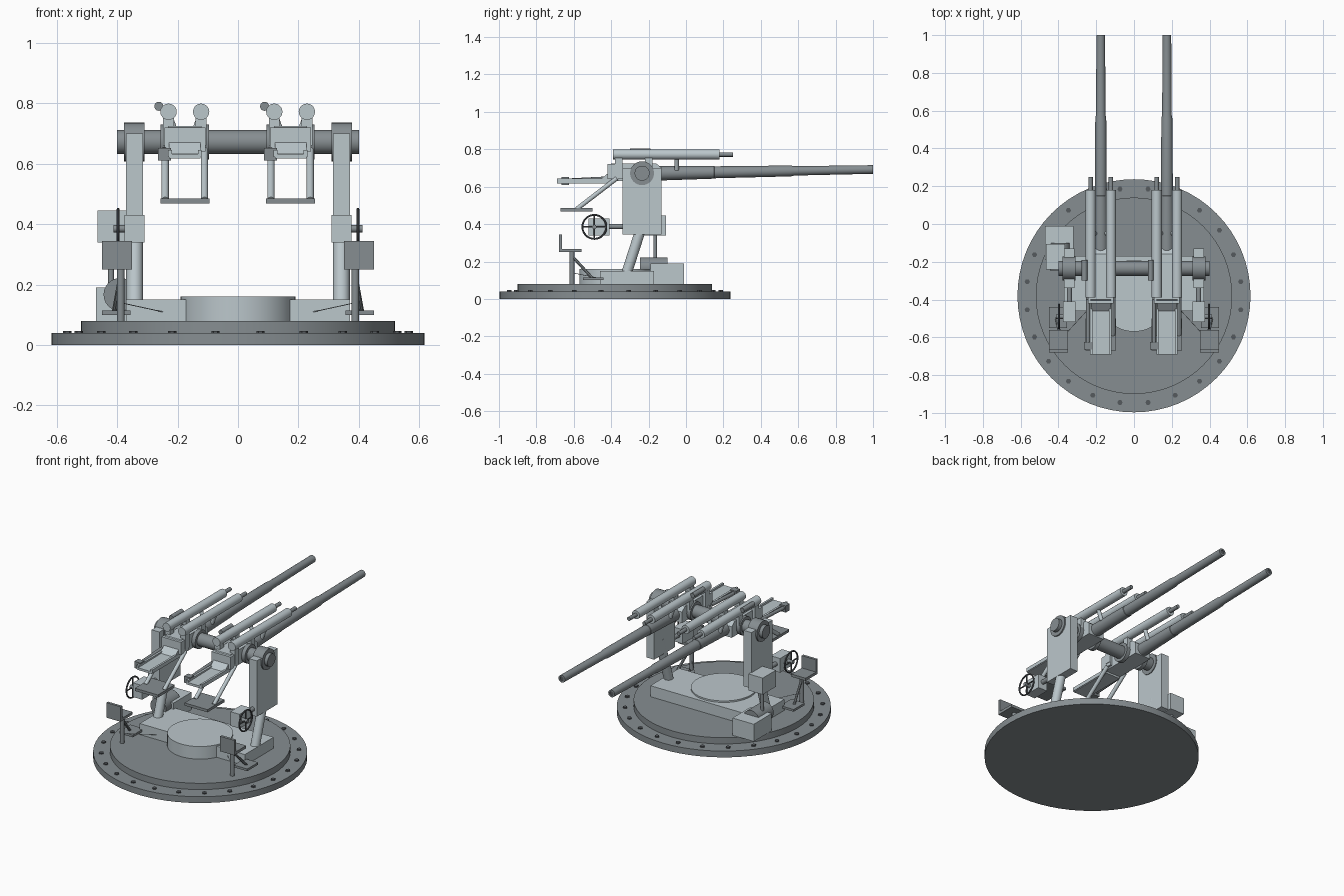
import bpy, bmesh, math
from mathutils import Vector

if "Cube" in bpy.data.objects:
    bpy.data.objects.remove(bpy.data.objects["Cube"])

# Paint tones: pale blue grey, deck grey, near-black grey
MATS = {}
for key, col in (('light', (0.50, 0.57, 0.60)), ('dark', (0.24, 0.27, 0.285)),
                 ('black', (0.09, 0.10, 0.11))):
    MATS[key] = bpy.data.materials.new(key + '_grey')
    MATS[key].diffuse_color = (*col, 1)


def finish(bm, name, mat, smooth=True):
    bmesh.ops.recalc_face_normals(bm, faces=bm.faces)
    me = bpy.data.meshes.new(name)
    bm.to_mesh(me)
    bm.free()
    me.materials.append(MATS[mat])
    ob = bpy.data.objects.new(name, me)
    bpy.context.collection.objects.link(ob)
    if smooth:
        bpy.ops.object.select_all(action='DESELECT')
        ob.select_set(True)
        bpy.context.view_layer.objects.active = ob
        bpy.ops.object.shade_smooth_by_angle(angle=math.radians(35))
    return ob


def box(name, x, y, z, mat='light'):
    """Box from (min, max) pairs."""
    bm = bmesh.new()
    bmesh.ops.create_cube(bm, size=1)
    for v in bm.verts:
        v.co = [(r[0] + r[1]) / 2 + c * (r[1] - r[0]) for r, c in zip((x, y, z), v.co)]
    return finish(bm, name, mat, False)


def lathe(name, a, b, profile, n=24, mat='light'):
    """Closed turned part along a-b; profile holds (distance fraction, radius)."""
    a, b = Vector(a), Vector(b)
    q = (b - a).to_track_quat('Z', 'Y')
    length = (b - a).length
    bm = bmesh.new()
    rings = []
    for t, r in profile:
        rings.append([bm.verts.new(a + q @ Vector((r * math.cos(2 * math.pi * i / n),
                      r * math.sin(2 * math.pi * i / n), t * length))) for i in range(n)])
    for r0, r1 in zip(rings, rings[1:]):
        for i in range(n):
            bm.faces.new((r0[i], r0[(i + 1) % n], r1[(i + 1) % n], r1[i]))
    bm.faces.new(rings[0])
    bm.faces.new(rings[-1])
    return finish(bm, name, mat)


def rod(name, a, b, r, n=16, mat='light'):
    return lathe(name, a, b, [(0, r), (1, r)], n, mat)


def extrude_x(name, pts, x0, x1, mat='light'):
    """Side profile of (y, z) points extruded along x."""
    bm = bmesh.new()
    f = bm.faces.new([bm.verts.new((x0, y, z)) for y, z in pts])
    g = bmesh.ops.extrude_face_region(bm, geom=[f])
    for v in g['geom']:
        if isinstance(v, bmesh.types.BMVert):
            v.co.x = x1
    return finish(bm, name, mat, False)


def span(c, a, b):
    return (min(c + a, c + b), max(c + a, c + b))


# Deck ring, turntable, bolts
CY = -0.38
rod('base_flange', (0, CY, 0), (0, CY, 0.04), 0.617, 64, 'dark')
rod('turntable', (0, CY, 0.04), (0, CY, 0.08), 0.52, 64, 'dark')
for i in range(24):
    a = 2 * math.pi * (i + 0.5) / 24
    x, y = 0.57 * math.cos(a), CY + 0.57 * math.sin(a)
    rod('flange_bolt', (x, y, 0.035), (x, y, 0.047), 0.014, 6, 'black')
rod('centre_drum', (0, CY, 0.08), (0, CY, 0.16), 0.19, 48)
box('cross_beam', (-0.37, 0.37), (-0.46, -0.17), (0.08, 0.15))

# Trunnion shaft
TY, TZ = -0.235, 0.672
rod('trunnion_shaft', (-0.4, TY, TZ), (0.4, TY, TZ), 0.04, 24, 'dark')

for s, side in ((-1, 'left'), (1, 'right')):
    # Side frames
    rod(side + '_leg', (s * 0.342, -0.32, 0.13), (s * 0.342, -0.22, 0.44), 0.028)
    box(side + '_side_plate', span(0, s * 0.315, s * 0.37), (-0.34, -0.13), (0.345, 0.70))
    rod(side + '_trunnion_bearing', (s * 0.31, TY, TZ), (s * 0.378, TY, TZ), 0.064, 32, 'dark')
    # Handwheel drive
    box(side + '_gearbox', span(0, s * 0.31, s * 0.375), (-0.52, -0.41), (0.34, 0.43))
    rod(side + '_drive_shaft', (s * 0.342, -0.41, 0.387), (s * 0.342, -0.33, 0.387), 0.014,
        mat='dark')
    rod(side + '_wheel_axle', (s * 0.37, -0.49, 0.385), (s * 0.412, -0.49, 0.385), 0.012,
        mat='dark')
    bpy.ops.mesh.primitive_torus_add(major_radius=0.064, minor_radius=0.005, major_segments=32,
                                     minor_segments=8, location=(s * 0.397, -0.49, 0.385),
                                     rotation=(0, math.pi / 2, 0))
    bpy.context.object.name = side + '_handwheel'
    bpy.context.object.data.materials.append(MATS['black'])
    bpy.ops.object.shade_smooth_by_angle()
    for dy, dz in ((0.062, 0), (0, 0.062)):
        rod(side + '_wheel_spoke', (s * 0.397, -0.49 - dy, 0.385 - dz),
            (s * 0.397, -0.49 + dy, 0.385 + dz), 0.004, 8, 'black')
    # Crew seat and foot rest
    box(side + '_seat', span(0, s * 0.35, s * 0.45), (-0.68, -0.56), (0.25, 0.267), 'dark')
    box(side + '_seat_back', span(0, s * 0.35, s * 0.45), (-0.68, -0.663), (0.267, 0.345), 'dark')
    rod(side + '_seat_post', (s * 0.388, -0.61, 0.08), (s * 0.388, -0.61, 0.25), 0.013,
        mat='dark')
    rod(side + '_foot_brace', (s * 0.388, -0.61, 0.23), (s * 0.41, -0.50, 0.11), 0.008, 8, 'dark')
    box(side + '_foot_rest', span(0, s * 0.355, s * 0.45), (-0.55, -0.44), (0.10, 0.114), 'dark')
    rod(side + '_seat_stay', (s * 0.388, -0.61, 0.14), (s * 0.25, -0.46, 0.11), 0.0015, 6)

# Elevating motor on the left
box('motor_housing', (-0.47, -0.32), (-0.19, -0.01), (0.08, 0.19))
rod('motor_drum', (-0.39, -0.245, 0.167), (-0.39, -0.10, 0.167), 0.055, 24, 'dark')
rod('motor_shaft', (-0.42, -0.165, 0.20), (-0.42, -0.165, 0.35), 0.010, mat='dark')
box('upper_gear_housing', (-0.465, -0.365), (-0.24, -0.107), (0.34, 0.445))

# Two guns
for gx, gun in ((-0.176, 'left_gun'), (0.174, 'right_gun')):
    # Barrel with hollow muzzle
    L = 1.35
    lathe(gun + '_barrel', (gx, -0.35, 0.668), (gx, 1.0, 0.692),
          [(0, 0.038), (0.25 / L, 0.038), (0.5 / L, 0.034), (0.502 / L, 0.032), (0.91 / L, 0.029),
           (0.93 / L, 0.025), (1, 0.023), (1, 0.014), (1 - 0.08 / L, 0.014)], mat='dark')
    rod(gun + '_bore', (gx, 0.92, 0.6906), (gx, 0.995, 0.6919), 0.014, mat='black')
    # Cradle and breech
    extrude_x(gun + '_cradle', [(-0.42, 0.63), (-0.42, 0.70), (-0.40, 0.725), (-0.16, 0.725),
                                (-0.13, 0.70), (-0.13, 0.63)], gx - 0.055, gx + 0.055)
    box(gun + '_breech', span(gx, -0.068, 0.068), (-0.42, -0.34), (0.64, 0.72))
    for s in (-1, 1):
        rod(gun + '_collar', (gx + s * 0.055, TY, TZ), (gx + s * 0.08, TY, TZ), 0.058, 24, 'dark')
        # Recoil cylinders
        x = gx + s * 0.054
        rod(gun + '_recoil_cylinder', (x, -0.39, 0.772), (x, 0.18, 0.772), 0.027, 20)
        rod(gun + '_recoil_rod', (x, 0.18, 0.772), (x, 0.25, 0.772), 0.012, mat='dark')
        for y in (-0.36, -0.20):
            box(gun + '_recoil_bracket', span(x, -0.018, 0.018), (y - 0.02, y + 0.02), (0.66, 0.76))
        rod(gun + '_recoil_support', (gx + s * 0.028, -0.05, 0.69), (x, -0.05, 0.76), 0.012)
        # Platform struts
        rod(gun + '_platform_strut', (gx + s * 0.065, -0.585, 0.48),
            (gx + s * 0.065, -0.37, 0.645), 0.012)
        # Tray rims
        box(gun + '_tray_rim', span(gx, s * 0.043, s * 0.056), (-0.69, -0.42), (0.622, 0.645))
    # Loading tray and platform
    extrude_x(gun + '_loading_tray', [(-0.69, 0.618), (-0.69, 0.632), (-0.46, 0.636),
                                      (-0.42, 0.67), (-0.40, 0.67), (-0.40, 0.618)],
              gx - 0.052, gx + 0.052)
    box(gun + '_platform', span(gx, -0.081, 0.081), (-0.67, -0.50), (0.468, 0.485), 'dark')
    # Rammer rail and sight tube
    rod(gun + '_rammer_rail', (gx - 0.068, -0.65, 0.632), (gx - 0.068, -0.40, 0.645), 0.011,
        mat='dark')
    box(gun + '_rammer_block', span(gx, -0.088, -0.045), (-0.665, -0.625), (0.61, 0.652), 'dark')
    rod(gun + '_sight_tube', (gx - 0.086, -0.30, 0.79), (gx - 0.086, -0.19, 0.79), 0.015,
        mat='dark')

for m in bpy.data.materials:
    if m.users and not m.is_grease_pencil:
        m.use_nodes = True
        m.node_tree.nodes["Principled BSDF"].inputs["Base Color"].default_value = m.diffuse_color
